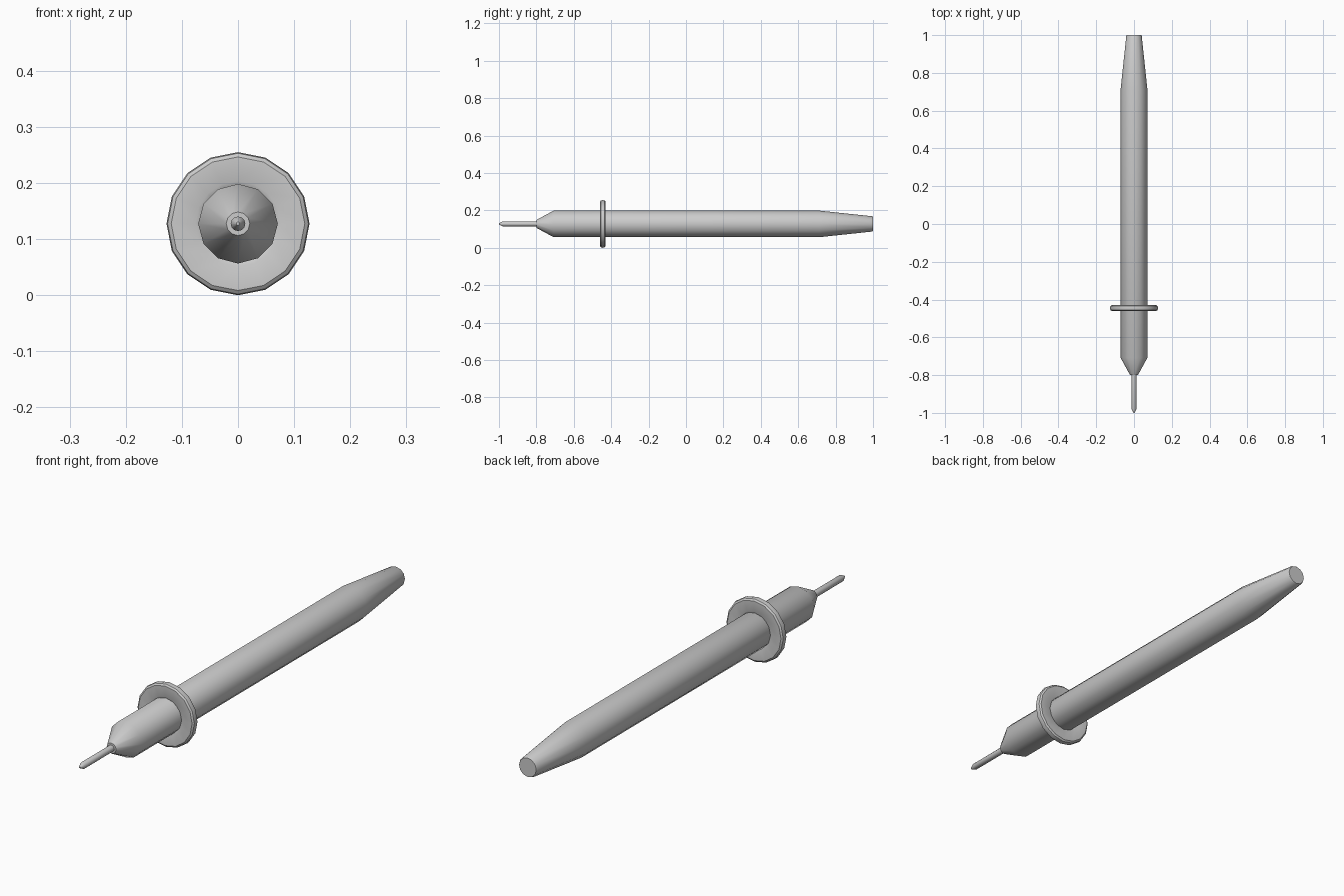
import bpy, bmesh
from math import sin, cos, pi

if "Cube" in bpy.data.objects:
    bpy.data.objects.remove(bpy.data.objects["Cube"])

CZ = 0.1275  # height of the long axis


def lathe(name, profile, sides, closed=False):
    """Revolve (y, radius) points around the long axis."""
    bm = bmesh.new()
    rings = [[bm.verts.new((r * sin(2 * pi * i / sides), y, CZ + r * cos(2 * pi * i / sides)))
              for i in range(sides)] for y, r in profile]
    pairs = list(zip(rings, rings[1:]))
    if closed:
        pairs.append((rings[-1], rings[0]))
    for a, b in pairs:
        for i in range(sides):
            j = (i + 1) % sides
            bm.faces.new((a[i], a[j], b[j], b[i]))
    if not closed:
        bm.faces.new(rings[0])
        bm.faces.new(rings[-1])
    bmesh.ops.recalc_face_normals(bm, faces=bm.faces)
    mesh = bpy.data.meshes.new(name)
    bm.to_mesh(mesh)
    bm.free()
    ob = bpy.data.objects.new(name, mesh)
    bpy.context.collection.objects.link(ob)
    bpy.ops.object.select_all(action='DESELECT')
    ob.select_set(True)
    bpy.context.view_layer.objects.active = ob
    bpy.ops.object.shade_smooth_by_angle(angle=0.6)
    return ob


# Handle: nose cone, straight grip, tapered tail
lathe("handle", [(-0.80, 0.021), (-0.708, 0.071), (0.712, 0.071),
                 (0.995, 0.041), (1.0, 0.038)], 12)

# Finger guard: disc with rounded rim
guard = [(-0.456, 0.068), (-0.460, 0.076), (-0.460, 0.119), (-0.455, 0.1255), (-0.445, 0.1275),
         (-0.435, 0.1255), (-0.430, 0.119), (-0.430, 0.076), (-0.434, 0.068)]
lathe("finger_guard", guard, 16, closed=True)

# Metal pin with pointed end
lathe("probe_pin", [(-1.0, 0.003), (-0.98, 0.013), (-0.78, 0.013)], 12)
